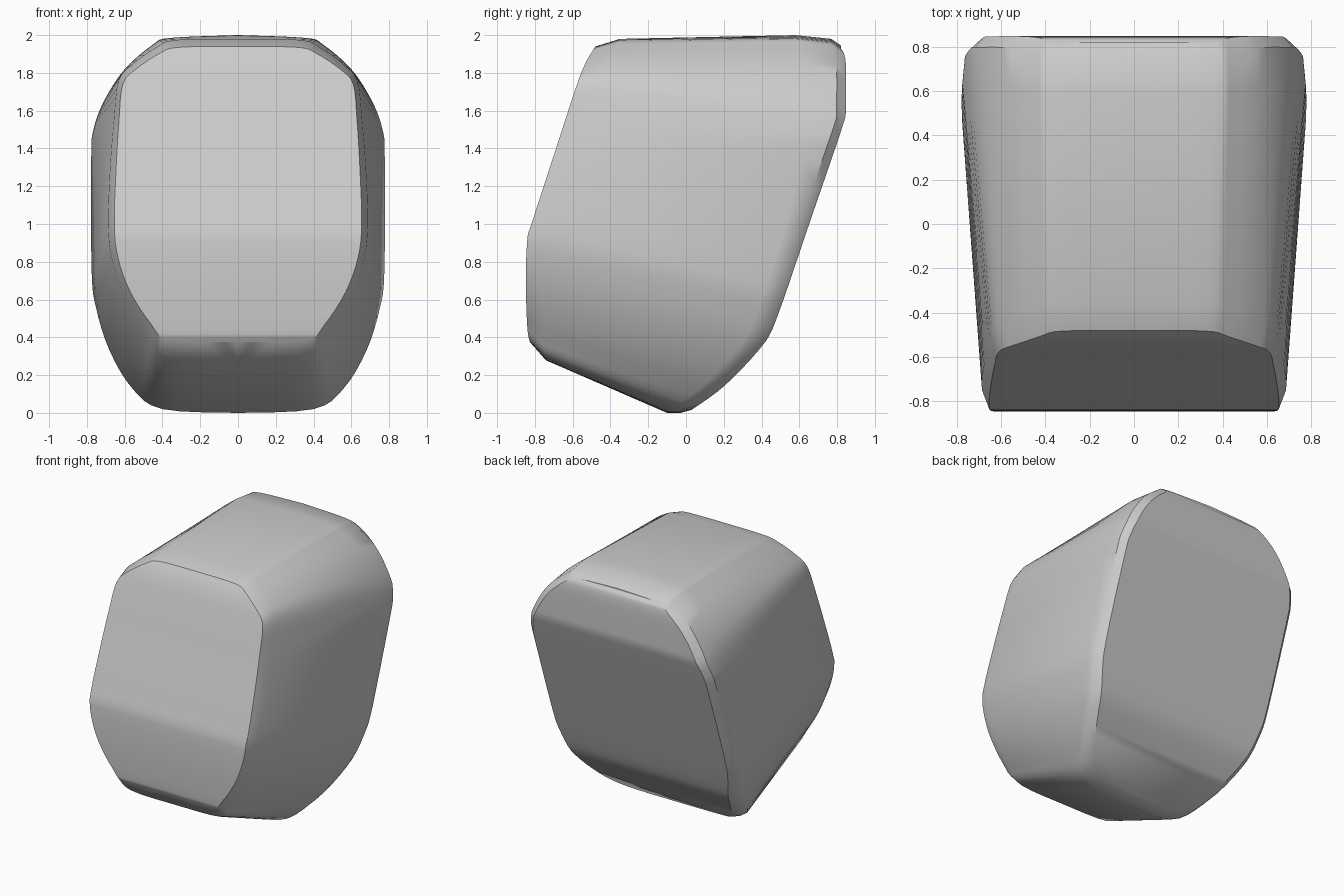
import bpy, bmesh, math

cube = bpy.data.objects.get("Cube")
if cube:
    bpy.data.objects.remove(cube)

grey = bpy.data.materials.new("light grey")
grey.use_nodes = True
colour = (0.6, 0.6, 0.6, 1)
grey.diffuse_color = colour
grey.node_tree.nodes["Principled BSDF"].inputs["Base Color"].default_value = colour


def smooth_curve(points, steps=4):
    """Catmull-Rom curve through the points, ends included."""
    p = [points[0]] + points + [points[-1]]
    out = []
    for i in range(1, len(p) - 2):
        for s in range(steps):
            t = s / steps
            out.append(tuple(
                0.5 * (2 * b + (c - a) * t + (2 * a - 5 * b + 4 * c - d) * t * t
                       + (3 * b - a - 3 * c + d) * t ** 3)
                for a, b, c, d in zip(p[i - 1], p[i], p[i + 1], p[i + 2])))
    return out + [points[-1]]


def depth(profile, z):
    """Depth y on a (z, y) profile at height z."""
    for (z0, y0), (z1, y1) in zip(profile, profile[1:]):
        if z <= z1:
            return y0 + (y1 - y0) * max(0, (z - z0) / (z1 - z0))
    return profile[-1][1]


# Half outlines (x, z), from top centre round to bottom centre
front_half = smooth_curve([(0, 1.94), (.32, 1.935), (.42, 1.90), (.54, 1.82), (.61, 1.74),
                           (.63, 1.55), (.645, 1.3), (.655, 1.0), (.635, .82), (.57, .64),
                           (.46, .47), (.36, .385), (0, .375)])
back_half = smooth_curve([(0, 2.0), (.36, 1.985), (.45, 1.95), (.6, 1.82), (.71, 1.65),
                          (.765, 1.5), (.777, 1.35), (.775, .75), (.75, .55), (.68, .33),
                          (.56, .13), (.4, .02), (0, 0)])
# Side profiles (z, y) of the front and back faces
front_side = smooth_curve([(.37, -.825), (.45, -.84), (.7, -.848), (.92, -.84), (1.0, -.818),
                           (1.4, -.688), (1.8, -.555), (1.94, -.48)])
back_side = smooth_curve([(.01, .02), (.14, .2), (.35, .40), (.5, .48), (1.0, .652),
                          (1.53, .833), (1.62, .846), (1.86, .846), (1.93, .82)])

# Sections from front to back
sections = [[(x, depth(front_side, z), z) for x, z in front_half]]
bevel = []
for x, z in front_half:
    low = max(0, (1 - z) / .62)
    high = max(0, (z - 1.3) / .64)
    bevel.append((x * (1.05 - .02 * high), depth(front_side, z) + .085 + .045 * high,
                  z - .095 * low ** 2 + .04 * high ** 2))
sections.append(bevel)
widest = []
for x, z in back_half:
    gap = .12 + .12 * max(0, (z - 1) / 1.0)
    widest.append((x, depth(back_side, z) - gap, z))
sections.append(widest)
sections.append([(x * .985, depth(back_side, z) - .05, z - .02 * max(0, z - 1)) for x, z in back_half])
sections.append([(x * .93, depth(back_side, .015 + z * .965), .015 + z * .965) for x, z in back_half])

# Skin the sections, then close both ends with level strips
bm = bmesh.new()
rings = []
for half in sections:
    right = [bm.verts.new(p) for p in half]
    left = [v if i in (0, len(half) - 1) else bm.verts.new((-v.co.x, v.co.y, v.co.z))
            for i, v in enumerate(right)]
    rings.append((right, left))
count = len(front_half)
for a, b in zip(rings, rings[1:]):
    for side in (0, 1):
        for i in range(count - 1):
            bm.faces.new((a[side][i], a[side][i + 1], b[side][i + 1], b[side][i]))
for right, left in (rings[0], rings[-1]):
    for i in range(count - 1):
        corners = list(dict.fromkeys((right[i], right[i + 1], left[i + 1], left[i])))
        bm.faces.new(corners)
bmesh.ops.recalc_face_normals(bm, faces=bm.faces[:])
mesh = bpy.data.meshes.new("rounded_block")
bm.to_mesh(mesh)
bm.free()
mesh.materials.append(grey)
block = bpy.data.objects.new("rounded_block", mesh)
bpy.context.collection.objects.link(block)
bpy.context.view_layer.objects.active = block
block.select_set(True)
bpy.ops.object.shade_smooth_by_angle(angle=math.radians(35))
